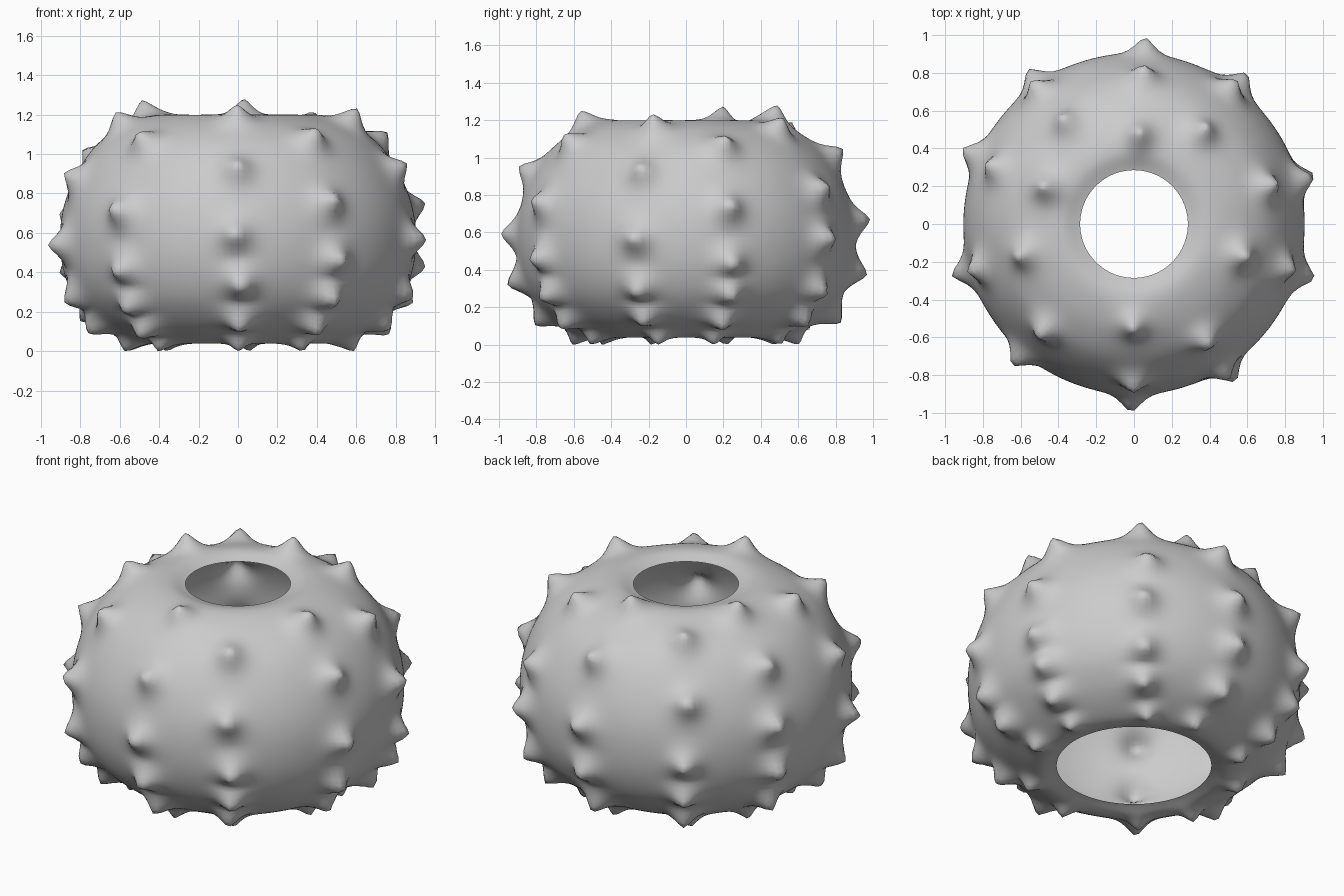
import bpy, bmesh, math, random
from mathutils import Vector

if "Cube" in bpy.data.objects:
    bpy.data.objects.remove(bpy.data.objects["Cube"])

random.seed(4)

# Shell profile (radius, height) from top opening to bottom opening
PROFILE = [(0.285, 1.205), (0.38, 1.23), (0.48, 1.215), (0.60, 1.165), (0.72, 1.075),
           (0.815, 0.94), (0.88, 0.78), (0.903, 0.62), (0.888, 0.45), (0.83, 0.30),
           (0.73, 0.185), (0.61, 0.105), (0.51, 0.07), (0.42, 0.09)]

# Ten columns of nubs: angle in degrees -> heights on the shell
COLUMNS = {
    -90: (1.20, 0.95, 0.63, 0.39, 0.20),
    -58: (1.09, 0.77, 0.50, 0.31, 0.18),
    -17: (1.17, 0.93, 0.60, 0.35, 0.20),
    15: (1.07, 0.75, 0.48, 0.32, 0.18),
    54: (1.16, 0.86, 0.59, 0.35, 0.20),
    87: (1.22, 1.03, 0.70, 0.42, 0.21),
    125: (1.14, 0.87, 0.55, 0.34, 0.18),
    157: (1.21, 1.01, 0.71, 0.45, 0.24),
    196: (1.16, 0.89, 0.57, 0.32, 0.18),
    230: (1.08, 0.73, 0.46, 0.29, 0.17),
}


def smooth_profile(pts, steps):
    """Catmull-Rom curve through the profile points"""
    p = [Vector(q) for q in pts]
    p = [2 * p[0] - p[1]] + p + [2 * p[-1] - p[-2]]
    out = []
    for i in range(1, len(p) - 2):
        a, b, c, d = p[i - 1:i + 3]
        for s in range(steps):
            t = s / steps
            out.append(0.5 * (2 * b + (c - a) * t + (2 * a - 5 * b + 4 * c - d) * t * t
                              + (3 * b - a - 3 * c + d) * t ** 3))
    out.append(p[-2])
    return out


curve = smooth_profile(PROFILE, 7)
crest = max(range(len(curve)), key=lambda i: curve[i].y)
base = min(range(len(curve)), key=lambda i: curve[i].y)


def on_shell(angle, z):
    i = min(range(crest, base + 1), key=lambda k: abs(curve[k].y - z))
    r = curve[i].x
    return Vector((r * math.cos(angle), r * math.sin(angle), curve[i].y))


# Nub centres with height and width
nubs = []
for deg, heights in COLUMNS.items():
    for z in heights:
        a = math.radians(deg + random.uniform(-1, 1))
        nubs.append((on_shell(a, z), random.uniform(0.088, 0.102), 0.066))
    # small nubs near the bottom opening
    a = math.radians(deg + random.uniform(-3, 3))
    nubs.append((on_shell(a, 0.09), 0.065, 0.05))

# Lathe the open shell and raise the nubs along the surface normal
SEG = 180
bm = bmesh.new()
rings = []
for i, p in enumerate(curve):
    tan = (curve[min(i + 1, len(curve) - 1)] - curve[max(i - 1, 0)]).normalized()
    ring = []
    for s in range(SEG):
        a = 2 * math.pi * s / SEG
        ca, sa = math.cos(a), math.sin(a)
        pos = Vector((p.x * ca, p.x * sa, p.y))
        normal = Vector((-tan.y * ca, -tan.y * sa, tan.x))
        lift = 0.0
        for centre, height, width in nubs:
            d = (pos - centre).length
            if d < 0.25:
                lift = max(lift, height * math.exp(-(d / width) ** 1.5))
        ring.append(bm.verts.new(pos + normal * lift))
    rings.append(ring)
for r0, r1 in zip(rings, rings[1:]):
    for s in range(SEG):
        t = (s + 1) % SEG
        bm.faces.new((r0[s], r1[s], r1[t], r0[t]))

# Stand on the ground
low = min(v.co.z for v in bm.verts)
for v in bm.verts:
    v.co.z -= low
for f in bm.faces:
    f.smooth = True

mesh = bpy.data.meshes.new("urchin_shell")
bm.to_mesh(mesh)
bm.free()
shell = bpy.data.objects.new("urchin_shell", mesh)
bpy.context.collection.objects.link(shell)
